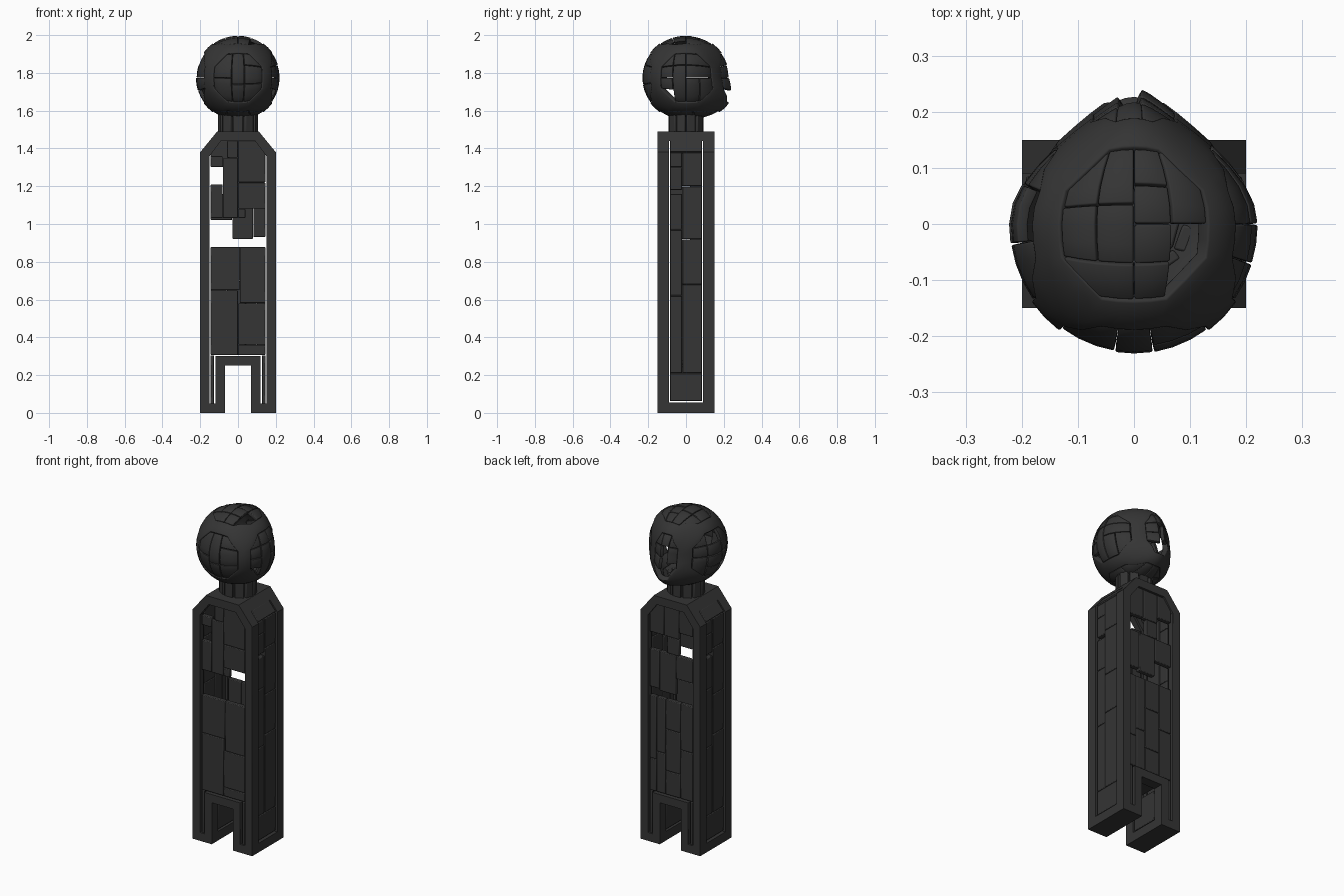
import bpy, bmesh, math, random
from mathutils import Vector

random.seed(4)
default = bpy.data.objects.get("Cube")
if default:
    bpy.data.objects.remove(default)

charcoal = bpy.data.materials.new("charcoal")
charcoal.use_nodes = True
COLOUR = (0.035, 0.035, 0.035, 1)
charcoal.diffuse_color = COLOUR
shader = charcoal.node_tree.nodes["Principled BSDF"]
shader.inputs["Base Color"].default_value = COLOUR
shader.inputs["Roughness"].default_value = 0.7


def make_object(name, bm):
    mesh = bpy.data.meshes.new(name)
    bm.to_mesh(mesh)
    bm.free()
    mesh.materials.append(charcoal)
    obj = bpy.data.objects.new(name, mesh)
    bpy.context.collection.objects.link(obj)
    return obj


def select(obj):
    bpy.ops.object.select_all(action='DESELECT')
    obj.select_set(True)
    bpy.context.view_layer.objects.active = obj


def cut(obj, cutter):
    mod = obj.modifiers.new("cut", 'BOOLEAN')
    mod.operation, mod.solver, mod.object = 'DIFFERENCE', 'EXACT', cutter
    select(obj)
    bpy.ops.object.modifier_apply(modifier=mod.name)
    bpy.data.objects.remove(cutter)


def finish(obj, width=0.004):
    mod = obj.modifiers.new("soft_edges", 'BEVEL')
    mod.width, mod.segments, mod.limit_method = width, 2, 'ANGLE'
    mod.angle_limit = math.radians(40)
    select(obj)
    bpy.ops.object.shade_smooth_by_angle(angle=math.radians(35))


def boxes(name, extents):
    """One object made of boxes, each given as (low, high) on x, y and z."""
    bm = bmesh.new()
    for spans in extents:
        verts = bmesh.ops.create_cube(bm, size=1)["verts"]
        for v in verts:
            v.co = [(lo + hi) / 2 + c * (hi - lo) for c, (lo, hi) in zip(v.co, spans)]
    return make_object(name, bm)


def body_prism(name, inset, half_depth):
    """Outline of the body with shoulders and leg notch, shrunk and extruded."""
    d = inset
    half = [(0.07 + d, d), (0.2 - d, d), (0.2 - d, 1.38 - d * 0.4), (0.11 - d * 0.4, 1.49 - d)]
    outline = half + [(-x, z) for x, z in reversed(half)]
    outline += [(-0.07 - d, 0.25 + d), (0.07 + d, 0.25 + d)]
    bm = bmesh.new()
    front, back = ([bm.verts.new((x, y, z)) for x, z in outline]
                   for y in (-half_depth, half_depth))
    bm.faces.new(front)
    bm.faces.new(back[::-1])
    for i in range(len(outline)):
        bm.faces.new((front[i], front[i - 1], back[i - 1], back[i]))
    bmesh.ops.recalc_face_normals(bm, faces=bm.faces)
    return make_object(name, bm)


# Body frame: hollow shell with openings front, back and sides
frame = body_prism("body_frame", 0, 0.15)
cut(frame, body_prism("cavity", 0.035, 0.115))
cut(frame, body_prism("window", 0.05, 0.3))
cut(frame, boxes("side_window", [((-1, 1), (-0.09, 0.09), (0.055, 1.44))]))
finish(frame, 0.006)

# Front and back plates as (x0, x1, z0, z1), with missing pieces left out
E, B, T = 0.146, 0.306, 1.44
LEGS = [(-E, -0.126, 0.04, B), (0.126, E, 0.04, B)]
FRONT = [(-E, 0, B, 0.65), (-E, 0.01, 0.65, 0.88), (0.01, E, 0.58, 0.88),
         (0, E, 0.36, 0.58), (0, E, B, 0.36), (-E, -0.08, 1.03, 1.21),
         (-0.08, 0, 1.03, 1.35), (0, E, 1.22, T), (0, E, 1.08, 1.22),
         (-E, -0.08, 1.3, 1.36), (-0.06, 0, 1.35, T), (0, 0.04, 1.03, 1.08)]
BACK = [(-E, -0.05, 1.3, T), (-0.05, 0.05, 1.26, T), (0.05, E, 1.26, T),
        (-0.05, 0.03, 1.16, 1.26), (-E, -0.03, 1.02, 1.16), (-0.03, 0.08, 0.92, 1.16),
        (0.08, E, 0.93, 1.16), (-E, -0.06, 0.6, 0.88), (-0.06, 0.04, 0.7, 0.88),
        (0.04, 0.1, 0.55, 0.88), (0.1, E, 0.5, 0.88), (-E, -0.06, B, 0.6),
        (-0.06, 0.04, 0.45, 0.7), (-0.06, 0.04, B, 0.45), (0.04, 0.1, B, 0.55),
        (0.1, E, B, 0.5)]
G = 0.001
for name, plates, y in (("front_plates", FRONT, -0.127), ("back_plates", BACK, 0.127)):
    finish(boxes(name, [((a + G, b - G), (y - 0.014, y + 0.014), (c + G, d - G))
                        for a, b, c, d in plates + LEGS]))

# Side plates as (y0, y1, z0, z1), swapped front to back on the right
W = 0.085
SIDE = [(-W, W, 0.063, 0.21), (-W, -0.02, 0.21, 0.62), (-0.02, W, 0.21, 0.68),
        (-W, -0.02, 0.62, 0.97), (-0.02, W, 0.68, 0.92), (-0.02, W, 0.92, 1.2),
        (-W, -0.02, 0.97, 1.16), (-W, -0.02, 1.18, 1.3), (-0.02, W, 1.2, 1.38),
        (-W, -0.02, 1.3, 1.38)]
for name, s in (("left", 1), ("right", -1)):
    x = s * 0.178
    finish(boxes(name + "_side_plates",
                 [((x - 0.014, x + 0.014), sorted((s * (a + G), s * (b - G))), (c + G, d - G))
                  for a, b, c, d in SIDE]))
    x = s * 0.084
    finish(boxes(name + "_inner_leg_plate", [((x - 0.01, x + 0.01), (-W, W), (0.063, 0.245))]))
    shoulder = boxes(name + "_shoulder_plate", [((-0.012, 0.012), (-W, W), (-0.036, 0.036))])
    shoulder.location = (s * 0.162, 0, 1.406)
    shoulder.rotation_euler.y = -s * math.atan2(0.09, 0.11)
    finish(shoulder)
finish(boxes("notch_ceiling_plate", [((-0.075, 0.075), (-W, W), (0.257, 0.28))]))

# Neck: ring of upright slats around a core
slats = bmesh.new()
for i in range(10):
    verts = bmesh.ops.create_cube(slats, size=1)["verts"]
    bmesh.ops.scale(slats, vec=(0.022, 0.052, 0.12), verts=verts)
    angle = math.tau * (i + 0.5) / 10
    for v in verts:
        v.co.x += 0.094
        x, y = v.co.x, v.co.y
        v.co = (x * math.cos(angle) - y * math.sin(angle),
                0.88 * (x * math.sin(angle) + y * math.cos(angle)), v.co.z + 1.54)
finish(make_object("neck_slats", slats))
core = bmesh.new()
bmesh.ops.create_cone(core, cap_ends=True, segments=12, radius1=0.08, radius2=0.08, depth=0.12)
bmesh.ops.translate(core, vec=(0, 0, 1.54), verts=core.verts)
finish(make_object("neck_core", core))

# Head: six-sided ball, tapered at the back and flared at the nape
SIDES = {"front": ((0, -1, 0), (1, 0, 0)), "back": ((0, 1, 0), (-1, 0, 0)),
         "left": ((1, 0, 0), (0, 1, 0)), "right": ((-1, 0, 0), (0, -1, 0)),
         "top": ((0, 0, 1), (1, 0, 0)), "bottom": ((0, 0, -1), (1, 0, 0))}
N, STEP = 10, 9
RADIUS = 0.226


def head_point(side, u, v, radius):
    n, a = (Vector(axis) for axis in SIDES[side])
    tu, tv = (math.tan(math.radians(c * STEP - 45)) for c in (u, v))
    p = (n + a * tu + n.cross(a) * tv).normalized() * radius
    back = max(0, p.y / RADIUS)
    low = max(0, -p.z / RADIUS)
    return Vector((p.x * (1 - 0.68 * back ** 2), p.y * 1.04 + 0.08 * back * low, p.z + 1.774))


def on_band(i, j):
    """Grid points of the rim around a window with rounded corners."""
    a, b = min(i, N - i), min(j, N - j)
    return min(a, b) <= 1 or a + b <= 4


def add_patch(bm, side, us, vs, radius, keep=lambda i, j: True):
    grid = [[bm.verts.new(head_point(side, u, v, radius)) for v in vs] for u in us]
    for i in range(len(us) - 1):
        for j in range(len(vs) - 1):
            cell = ((i, j), (i + 1, j), (i + 1, j + 1), (i, j + 1))
            corners = [grid[p][q] for p, q in cell if keep(p, q)]
            if len(corners) > 2:
                bm.faces.new(corners)


def thicken(obj, thickness):
    mod = obj.modifiers.new("thickness", 'SOLIDIFY')
    mod.thickness, mod.offset = thickness, -1


bands = bmesh.new()
for side in SIDES:
    add_patch(bands, side, range(N + 1), range(N + 1), RADIUS, on_band)
bmesh.ops.delete(bands, geom=[v for v in bands.verts if not v.link_faces], context='VERTS')
bmesh.ops.remove_doubles(bands, verts=bands.verts, dist=0.0005)
bands_obj = make_object("head_bands", bands)
thicken(bands_obj, 0.03)
finish(bands_obj)


def split(u0, u1, v0, v1):
    """Break a window into irregular rectangular plates."""
    w, h = u1 - u0, v1 - v0
    if max(w, h) <= 3 or (w * h <= 12 and random.random() < 0.5):
        return [(u0, u1, v0, v1)]
    if w >= h:
        m = u0 + random.randint(2, w - 2)
        return split(u0, m, v0, v1) + split(m, u1, v0, v1)
    m = v0 + random.randint(2, h - 2)
    return split(u0, u1, v0, m) + split(u0, u1, m, v1)


# Head plates, with the plates at these window spots missing
MISSING = {"back": [(2.5, 2.5), (5.5, 3.5), (7.5, 2.5), (4.5, 5.5)],
           "right": [(7.5, 2.5), (3.5, 7.5)], "left": [(2.5, 2.5)], "top": [(7.5, 2.5)]}
INSET = 0.05
for side in SIDES:
    bm = bmesh.new()
    for u0, u1, v0, v1 in split(1, N - 1, 1, N - 1):
        if any(u0 < u < u1 and v0 < v < v1 for u, v in MISSING.get(side, [])):
            continue
        us = [u0 + INSET, *range(u0 + 1, u1), u1 - INSET]
        vs = [v0 + INSET, *range(v0 + 1, v1), v1 - INSET]
        add_patch(bm, side, us, vs, RADIUS - 0.003 - random.random() * 0.004)
    plates = make_object("head_" + side + "_plates", bm)
    thicken(plates, 0.02)
    finish(plates, 0.003)
